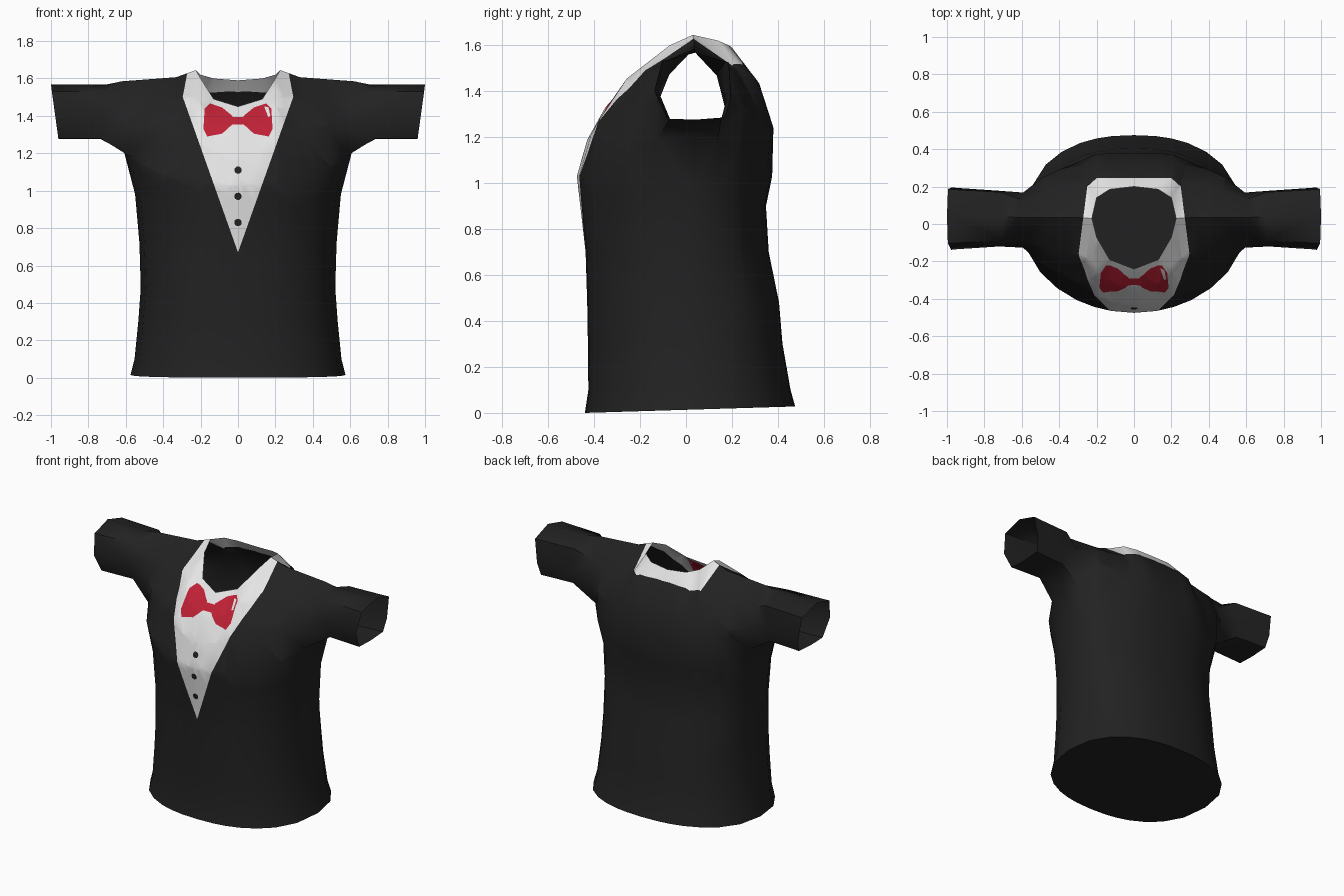
import bpy, bmesh, math
from mathutils import Vector

if "Cube" in bpy.data.objects:
    bpy.data.objects.remove(bpy.data.objects["Cube"])

def material(name, rgb):
    m = bpy.data.materials.new(name)
    m.diffuse_color = (*rgb, 1)
    m.use_nodes = True
    m.node_tree.nodes["Principled BSDF"].inputs["Base Color"].default_value = m.diffuse_color
    return m

BLACK, WHITE, RED = 0, 1, 2
mats = [material("black cloth", (0.016, 0.016, 0.016)),
        material("white cloth", (0.78, 0.78, 0.78)),
        material("red bow", (0.52, 0.015, 0.036))]

# ---------- half of the shirt (x >= 0), columns run from centre to side ----------
COLS = [0, .2, .35, .5, .67, .82, .95]
YC = 0.03                      # depth of the side seam

# z, half width, front depth, back depth, roundness, lift towards the side
RINGS = [(0, .575, .44, .475, 2.3, 0), (.1, .553, .425, .455, 2.3, 0),
         (.3, .533, .427, .42, 2.3, 0), (.48, .52, .43, .405, 2.3, 0),
         (.7, .527, .437, .36, 2.2, .02), (.9, .55, .46, .348, 2.1, .08),
         (1.03, .61, .475, .375, 2.0, .18)]

bm = bmesh.new()

def ring(z, w, front, back, e, lift):
    pts = []
    for side, cols in ((-1, COLS), (0, [1]), (1, COLS[::-1])):
        for c in cols:
            d = (1 - c ** e) ** (1 / e)
            y = YC + d * {-1: -front - YC, 0: 0, 1: back - YC}[side]
            h = z + lift * c ** 3
            if z == 0:
                h = .028 * (y + .44) / .915      # hem dips to the front
            pts.append(bm.verts.new((w * c, y, h)))
    return pts

def skin(a, b, closed=False):
    n = len(a)
    for i in range(n if closed else n - 1):
        j = (i + 1) % n
        bm.faces.new((a[i], a[j], b[j], b[i]))

rings = [ring(*r) for r in RINGS]
for a, b in zip(rings, rings[1:]):
    skin(a, b)
bm.faces.new(rings[0])         # closed hem
chest = rings[-1]

# chest and back panels arching up to the neck rim and shoulder line
TOP_X = [0, .13, .2, .225, .33, .46, .62]
SHOULDER = [(.03, 1.645), (.035, 1.607), (.035, 1.597), (.035, 1.585)]
FRONT = [(-.24, 1.45), (-.19, 1.49), (-.07, 1.6)] + SHOULDER
BACK = [(.2, 1.59), (.185, 1.6), (.14, 1.62)] + SHOULDER
F_BULGE = [.04, .05, .08, .09, .09, .085, .06]
B_BULGE = [.07, .08, .1, .11, .11, .1, .07]

def arch(base, x, top, bulge, side):
    end = Vector((x, *top))
    d = end - base.co
    out = Vector((0, side * d.z, -side * d.y)).normalized()
    pts = [base]
    for s in (1 / 3, 2 / 3, 1):
        pts.append(bm.verts.new(base.co + d * s + out * bulge * math.sin(math.pi * s) * 1.1))
    return pts

fronts = [arch(chest[i], TOP_X[i], FRONT[i], F_BULGE[i], -1) for i in range(7)]
backs = [arch(chest[14 - i], TOP_X[i], BACK[i], B_BULGE[i], 1) for i in range(7)]
for panel in (fronts, backs):
    for a, b in zip(panel, panel[1:]):
        skin(a, b)

# sleeve: open tube starting at the outermost arch and the armpit
SECTION = [(-.07, 1.28), (-.12, 1.40), (-.09, 1.53), (.04, 1.568),
           (.17, 1.525), (.178, 1.37), (.155, 1.285), (.04, 1.276)]
prev = fronts[6] + backs[6][2::-1] + [chest[7]]
for x, lean, grow in ((.72, -.03, 1), (.95, .03, 1.1), (.98, .04, 1.12)):
    cur = [bm.verts.new((x + lean * (z - 1.42) / .29, .03 + (y - .03) * grow, z))
           for y, z in SECTION]
    for v in cur:
        if x > .97:
            v.co.x = min(1.0, v.co.x)
    skin(prev, cur, True)
    prev = cur

# mirror to the other side and weld
dup = bmesh.ops.duplicate(bm, geom=bm.verts[:] + bm.edges[:] + bm.faces[:])["geom"]
for v in dup:
    if isinstance(v, bmesh.types.BMVert):
        v.co.x *= -1
bmesh.ops.remove_doubles(bm, verts=bm.verts[:], dist=0.0005)
bmesh.ops.recalc_face_normals(bm, faces=bm.faces[:])
bmesh.ops.triangulate(bm, faces=bm.faces[:])

# ---------- printed pattern: cut convex regions into the cloth ----------
def clip(planes, mat, region):
    def inside(f, ps):
        c = f.calc_center_median()
        return region(c) and all((c - p).dot(n) < 0 for p, n in ps)
    for i, (p, n) in enumerate(planes):
        fs = [f for f in bm.faces if inside(f, planes[:i])]
        geom = list({v for f in fs for v in f.verts}) + list({e for f in fs for e in f.edges}) + fs
        bmesh.ops.bisect_plane(bm, geom=geom, dist=1e-5, plane_co=p, plane_no=n)
    for f in bm.faces:
        if inside(f, planes):
            f.material_index = mat

def print_shape(pts, mat):
    """Convex outline in front view, cut straight into the chest."""
    mid = Vector((sum(p[0] for p in pts) / len(pts), 0, sum(p[1] for p in pts) / len(pts)))
    planes = []
    for (x0, z0), (x1, z1) in zip(pts, pts[1:] + pts[:1]):
        p, n = Vector((x0, 0, z0)), Vector((z1 - z0, 0, x0 - x1)).normalized()
        planes.append((p, -n if (mid - p).dot(n) > 0 else n))
    clip(planes, mat, lambda c: c.y < -.15 and .6 < c.z and abs(c.x) < .5)

# white shirt front and collar: V lines, collar sides, collar corners, collar back
planes = [(Vector((0, .245, 0)), Vector((0, 1, 0)))]
for s in (1, -1):
    planes += [(Vector((0, 0, .67)), Vector((s * .83, 0, -.295)).normalized()),
               (Vector((s * .295, -.15, 0)), Vector((s * .35, .045, 0)).normalized()),
               (Vector((s * .25, .2, 0)), Vector((s * .045, .05, 0)).normalized())]
clip(planes, WHITE, lambda c: c.z > .5 and abs(c.x) < .6)

# bow: two wings, knot and a small highlight
WING = [(.03, 1.355), (.03, 1.40), (.085, 1.445), (.15, 1.467),
        (.178, 1.44), (.185, 1.33), (.165, 1.29), (.085, 1.305)]
for s in (1, -1):
    print_shape([(s * x, z) for x, z in WING], RED)
print_shape([(-.03, 1.355), (.03, 1.355), (.03, 1.395), (-.03, 1.395)], RED)
print_shape([(.14, 1.45), (.163, 1.447), (.173, 1.40), (.162, 1.393)], WHITE)

# buttons
for z in (1.11, .97, .83):
    print_shape([(.02 * math.cos(a * math.pi / 5 + .1), z + .02 * math.sin(a * math.pi / 5 + .1))
                 for a in range(10)], BLACK)

mesh = bpy.data.meshes.new("shirt")
bm.to_mesh(mesh)
bm.free()
for m in mats:
    mesh.materials.append(m)
shirt = bpy.data.objects.new("shirt", mesh)
bpy.context.collection.objects.link(shirt)
bpy.context.view_layer.objects.active = shirt
shirt.select_set(True)
bpy.ops.object.shade_smooth_by_angle(angle=math.radians(50))
